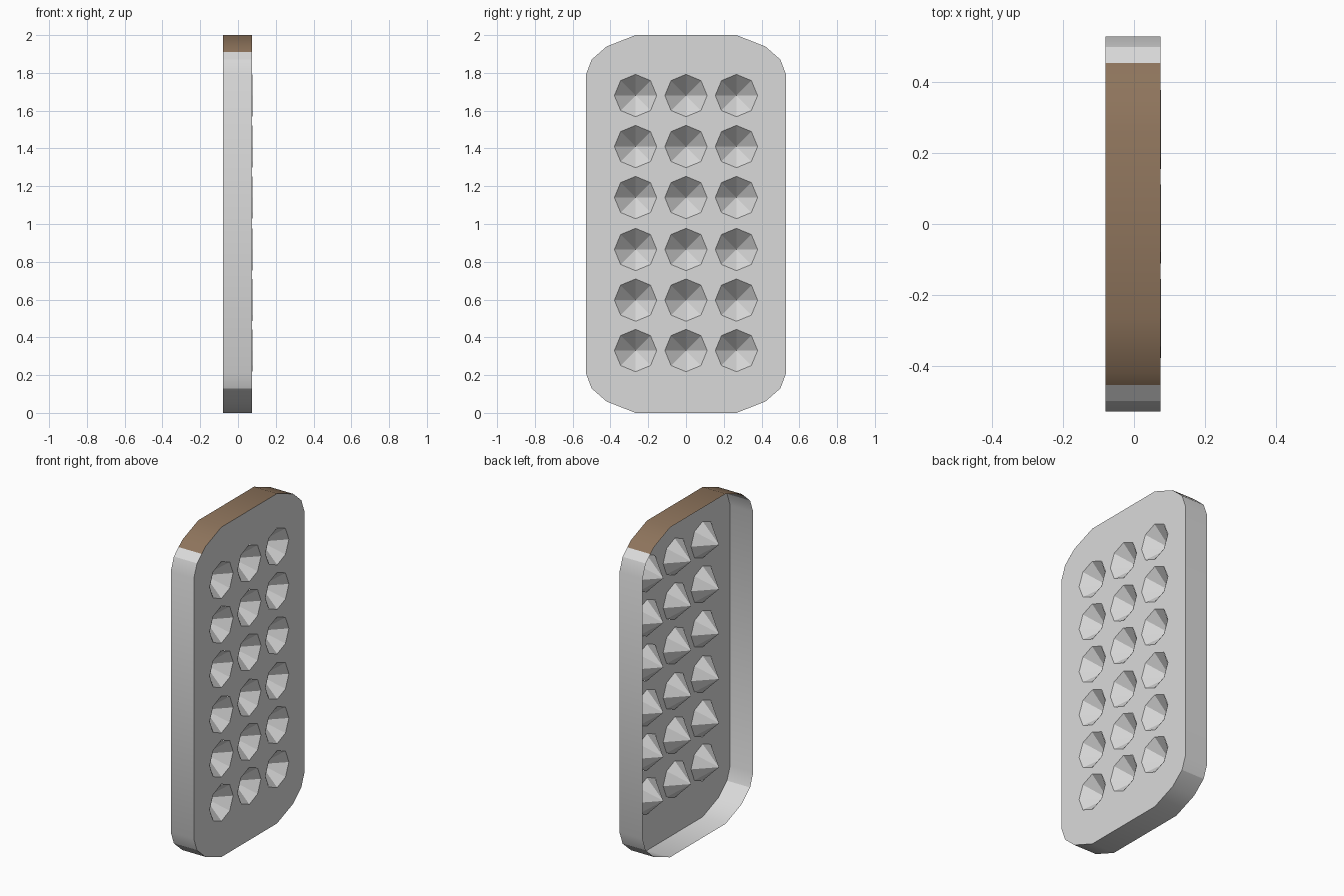
import bpy, bmesh, math

if "Cube" in bpy.data.objects:
    bpy.data.objects.remove(bpy.data.objects["Cube"])

FRONT, BACK = 0.075, -0.08
R, DEPTH = 0.112, 0.11
COLS = (-0.267, 0.0, 0.267)
ROWS = (0.33, 0.597, 0.865, 1.14, 1.41, 1.68)


def material(name, rgb):
    m = bpy.data.materials.new(name)
    m.diffuse_color = (*rgb, 1)
    m.use_nodes = True
    m.node_tree.nodes["Principled BSDF"].inputs["Base Color"].default_value = m.diffuse_color
    return m


grey = material("light grey", (0.7, 0.7, 0.7))
brown = material("brown strip", (0.27, 0.175, 0.107))


def finish(bm, name, mat, smooth=False):
    me = bpy.data.meshes.new(name)
    bm.to_mesh(me)
    bm.free()
    ob = bpy.data.objects.new(name, me)
    bpy.context.collection.objects.link(ob)
    me.materials.append(mat)
    if smooth:
        bpy.ops.object.select_all(action='DESELECT')
        ob.select_set(True)
        bpy.context.view_layer.objects.active = ob
        bpy.ops.object.shade_smooth_by_angle(angle=math.radians(25))
    return ob


def loop(bm, pts):
    vs = [bm.verts.new((FRONT, y, z)) for y, z in pts]
    return [bm.edges.new((vs[i], vs[(i + 1) % len(vs)])) for i in range(len(vs))]


def octagon(y, z):
    return [(y + R * math.cos(k * math.pi / 4), z + R * math.sin(k * math.pi / 4))
            for k in range(8)]


def wall(name, pts, mat, closed=False):
    bm = bmesh.new()
    rows = [(bm.verts.new((FRONT, y, z)), bm.verts.new((BACK, y, z))) for y, z in pts]
    for a, b in zip(rows, rows[1:]):
        bm.faces.new((a[0], b[0], b[1], a[1]))
    bm.normal_update()
    for f in bm.faces:
        c = f.calc_center_median()
        if f.normal.y * c.y + f.normal.z * (c.z - 1) < 0:
            f.normal_flip()
    return finish(bm, name, mat, True)


# Rounded outline: one upper quarter, mirrored to the rest
quarter = [(0.53, 1.79), (0.5, 1.87), (0.42, 1.94), (0.267, 2.0)]
top = quarter + [(-y, z) for y, z in reversed(quarter)]
outline = top + [(y, 2 - z) for y, z in reversed(top)]

# Front plate with dimple openings
bm = bmesh.new()
edges = loop(bm, outline)
for y in COLS:
    for z in ROWS:
        edges += loop(bm, octagon(y, z))
bmesh.ops.triangle_fill(bm, edges=edges, use_beauty=True, use_dissolve=False)
bm.normal_update()
for f in bm.faces:
    if f.normal.x < 0:
        f.normal_flip()
finish(bm, "front_plate", grey)

# Pointed eight-sided dimples sinking behind the plate
bm = bmesh.new()
for y in COLS:
    for z in ROWS:
        ring = [bm.verts.new((FRONT + 0.001, a, b)) for a, b in octagon(y, z)]
        apex = bm.verts.new((FRONT - DEPTH, y, z))
        for i in range(8):
            bm.faces.new((ring[i], ring[(i + 1) % 8], apex))
finish(bm, "dimples", grey)

# Side walls; the back stays open, and the top strip is brown
s = (0.455, 1.91)
upper_r = [s, (0.5, 1.87), (0.53, 1.79)]
lower = [(y, 2 - z) for y, z in top]
upper_l = [(-y, z) for y, z in reversed(upper_r)]
wall("side_wall", upper_r + lower + upper_l, grey)
wall("top_strip", [s] + quarter[2:] + [(-y, z) for y, z in reversed(quarter[2:])]
     + [(-s[0], s[1])], brown)
